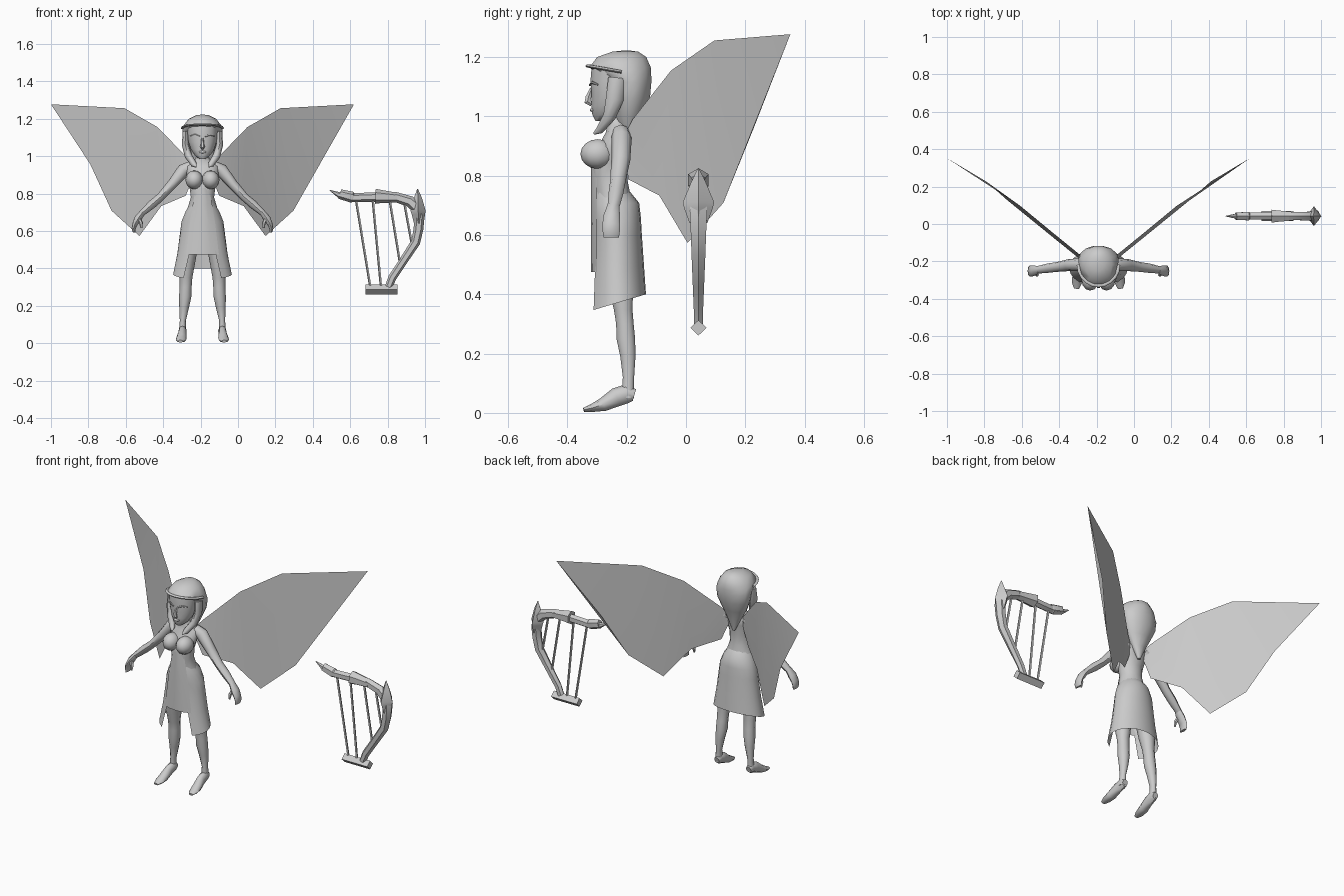
import bpy, bmesh, math
from mathutils import Vector

CX = -0.19   # centre line of the figure
HY = 0.042   # depth of the harp

grey = bpy.data.materials.new("plain_grey")
grey.diffuse_color = (0.6, 0.6, 0.6, 1)


def finish(name, bm, angle=50):
    bmesh.ops.recalc_face_normals(bm, faces=bm.faces)
    me = bpy.data.meshes.new(name)
    bm.to_mesh(me)
    bm.free()
    me.materials.append(grey)
    ob = bpy.data.objects.new(name, me)
    bpy.context.collection.objects.link(ob)
    bpy.ops.object.select_all(action='DESELECT')
    ob.select_set(True)
    bpy.context.view_layer.objects.active = ob
    bpy.ops.object.shade_smooth_by_angle(angle=math.radians(angle))
    return ob


def skin(bm, rings, closed=True):
    n = len(rings[0])
    for a, b in zip(rings, rings[1:]):
        for i in range(n if closed else n - 1):
            j = (i + 1) % n
            bm.faces.new((a[i], a[j], b[j], b[i]))


def loft(name, rings, sides=14):
    """Stack of level ellipses: (z, x, y, rx, ry)."""
    bm = bmesh.new()
    out = []
    for z, x, y, rx, ry in rings:
        out.append([bm.verts.new((x + rx * math.cos(t), y + ry * math.sin(t), z))
                    for t in (2 * math.pi * i / sides for i in range(sides))])
    skin(bm, out)
    bm.faces.new(out[0])
    bm.faces.new(out[-1])
    return finish(name, bm)


def tube(name, pts, sides=8, ref=(0, 1, 0), angle=50):
    """Sweep along (x, y, z, in-plane radius, radius along ref)."""
    bm = bmesh.new()
    out = []
    P = [Vector(p[:3]) for p in pts]
    for k, p in enumerate(pts):
        t = (P[min(k + 1, len(P) - 1)] - P[max(k - 1, 0)]).normalized()
        u = Vector(ref).cross(t).normalized()
        v = t.cross(u)
        out.append([bm.verts.new(P[k] + u * p[3] * math.cos(a) + v * p[4] * math.sin(a))
                    for a in (2 * math.pi * i / sides for i in range(sides))])
    skin(bm, out)
    bm.faces.new(out[0])
    bm.faces.new(out[-1])
    return finish(name, bm, angle)


def ball(name, loc, size):
    bm = bmesh.new()
    bmesh.ops.create_uvsphere(bm, u_segments=12, v_segments=8, radius=1)
    bmesh.ops.scale(bm, vec=size, verts=bm.verts)
    bmesh.ops.translate(bm, vec=loc, verts=bm.verts)
    return finish(name, bm)


# Torso, neck and face
loft("torso", [(z, CX, y, rx, ry) for z, rx, y, ry in (
    (.58, .10, -.235, .06), (.66, .10, -.235, .066), (.72, .08, -.245, .062),
    (.78, .062, -.255, .06), (.84, .07, -.258, .06), (.90, .085, -.245, .052),
    (.945, .088, -.23, .042), (.97, .055, -.23, .036), (.99, .034, -.235, .033),
    (1.05, .03, -.235, .035))])
loft("face", [(z, CX, y, rx, ry) for z, rx, y, ry in (
    (.985, .018, -.288, .018), (1.005, .042, -.272, .045), (1.035, .062, -.257, .063),
    (1.075, .075, -.25, .07), (1.12, .08, -.25, .074), (1.17, .085, -.24, .08))])
tube("nose", [(CX, -.318, 1.095, .006, .006), (CX, -.329, 1.065, .009, .011),
              (CX, -.332, 1.05, .013, .013), (CX, -.318, 1.04, .008, .008)], 6)
ball("lips", (CX, -.312, 1.022), (.02, .012, .008))

# Hair cap with a tapering tail, and a band across the forehead
loft("hair", [(z, CX, y, rx, ry) for z, rx, y, ry in (
    (.87, .008, -.185, .008), (.94, .042, -.19, .028), (1.0, .075, -.193, .05),
    (1.06, .1, -.186, .066), (1.115, .108, -.188, .073), (1.14, .107, -.205, .09),
    (1.165, .1, -.222, .106), (1.2, .073, -.217, .085), (1.218, .035, -.205, .045),
    (1.222, .008, -.2, .012))])
tube("headband", [(CX + .108 * math.cos(a), -.218 + .112 * math.sin(a),
                   1.15 - .02 * math.sin(a), .009, .006)
                  for a in (math.pi * (1 + i / 10) for i in range(11))], 6, (0, 0, 1))

# Wrapped skirt, open at the front
bm = bmesh.new()
rows = []
for z, rx, y, ry, gap in ((.745, .066, -.25, .062, 8), (.705, .09, -.238, .08, 12),
                          (.65, .112, -.232, .08, 20), (.59, .12, -.231, .082, 26),
                          (.48, .135, -.232, .09, 33), (.37, .157, -.235, .1, 40)):
    row = []
    for i in range(19):
        a = math.radians(-90 + gap + (360 - 2 * gap) * i / 18)
        drop = .03 * math.sin(a) * (.745 - z) / .375
        row.append(bm.verts.new((CX + rx * math.cos(a), y + ry * math.sin(a), z + drop)))
    rows.append(row)
skin(bm, rows, False)
finish("skirt", bm)

# Hanging front panel
bm = bmesh.new()
rows = [[bm.verts.new((CX + w * k / 2, -.32 + .02 * (k / 2) ** 2, z)) for k in range(-2, 3)]
        for z, w in ((.83, .035), (.74, .052), (.64, .068), (.475, .088))]
skin(bm, rows, False)
finish("front_panel", bm)

for s, side in ((1, "left"), (-1, "right")):
    def mx(pts):
        return [(CX + s * p[0], *p[1:]) for p in pts]

    ball(side + "_bust", (CX + s * .044, -.298, .873), (.047, .058, .05))
    tube(side + "_brow", mx([(.015, -.324, 1.105, .004, .004), (.04, -.317, 1.115, .005, .004),
                             (.064, -.298, 1.107, .003, .003)]), 5)
    tube(side + "_hair_lock", mx([(.09, -.232, 1.13, .016, .03), (.092, -.24, 1.06, .018, .03),
                                  (.075, -.258, 1.0, .02, .022), (.045, -.29, .955, .016, .014),
                                  (.035, -.31, .942, .004, .004)]))
    # Arm, hand and thumb
    tube(side + "_arm", mx([(.06, -.22, .945, .03, .03), (.1, -.217, .925, .036, .034),
                            (.16, -.22, .852, .027, .032), (.225, -.23, .78, .022, .026),
                            (.27, -.236, .742, .023, .025), (.325, -.245, .693, .016, .02)]))
    tube(side + "_hand", mx([(.32, -.245, .70, .015, .02), (.345, -.25, .665, .02, .028),
                             (.362, -.252, .635, .014, .03), (.368, -.252, .612, .011, .029),
                             (.365, -.252, .592, .007, .026)]))
    tube(side + "_thumb", mx([(.34, -.26, .67, .01, .01), (.328, -.272, .642, .01, .01),
                              (.327, -.276, .615, .005, .005)]), 6)
    # Leg and foot
    loft(side + "_leg", [(z, CX + s * x, y, rx, ry) for z, x, y, rx, ry in (
        (.05, .107, -.197, .02, .022), (.12, .105, -.194, .016, .02),
        (.19, .098, -.196, .026, .027), (.25, .092, -.203, .033, .033),
        (.30, .09, -.206, .032, .031), (.35, .088, -.212, .034, .033),
        (.42, .084, -.22, .043, .044), (.6, .062, -.232, .054, .058))], 10)
    tube(side + "_foot", mx([(.106, -.174, .06, .02, .017), (.106, -.195, .066, .032, .022),
                             (.108, -.235, .053, .032, .022), (.112, -.28, .028, .023, .028),
                             (.115, -.315, .017, .014, .027), (.117, -.345, .01, .007, .014)]),
         8, (1, 0, 0))
    # Wing sheet
    bm = bmesh.new()
    bm.faces.new([bm.verts.new(p) for p in mx([
        (.03, -.21, .93), (.08, -.18, .99), (.24, -.05, 1.155), (.417, .096, 1.256),
        (.81, .352, 1.277), (.6, .227, .957), (.486, .126, .708), (.337, .005, .573),
        (.22, -.09, .733), (.09, -.195, .788)])])
    bmesh.ops.triangulate(bm, faces=bm.faces)
    finish(side + "_wing", bm)


def harp(name, pts, sides=6, angle=35):
    return tube(name, [(x, HY, z, r, q) for x, z, r, q in pts], sides, angle=angle)


# Harp: curved frame, collars, crest, base and strings
harp("harp_neck", [(.49, .818, .002, .002), (.55, .787, .018, .016), (.6, .777, .024, .022),
                   (.72, .781, .025, .022), (.84, .782, .027, .024), (.92, .757, .03, .026),
                   (.965, .715, .03, .03)])
harp("harp_pillar", [(.955, .735, .028, .028), (.97, .68, .028, .034), (.965, .61, .026, .03),
                     (.95, .54, .025, .027), (.88, .433, .022, .022), (.825, .35, .022, .018),
                     (.805, .30, .02, .018)])
harp("harp_tail_collar", [(.545, .797, .026, .022), (.61, .78, .03, .026), (.62, .778, .02, .02)])
harp("harp_middle_collar", [(.735, .785, .04, .04), (.76, .784, .036, .036),
                            (.85, .778, .026, .026)])
harp("harp_crest", [(.96, .825, .002, .002), (.962, .775, .022, .026), (.962, .71, .04, .053),
                    (.965, .69, .036, .048), (.967, .64, .026, .03)], 4, 30)
harp("harp_base", [(.682, .287, .026, .027), (.853, .287, .026, .027)], 4, 30)
for i, (x0, x1, z1) in enumerate(((.63, .708, .30), (.72, .765, .30),
                                  (.81, .868, .42), (.885, .93, .53))):
    harp("harp_string_%d" % (i + 1), [(x0, .775, .007, .007), (x1, z1, .007, .007)], 5)
